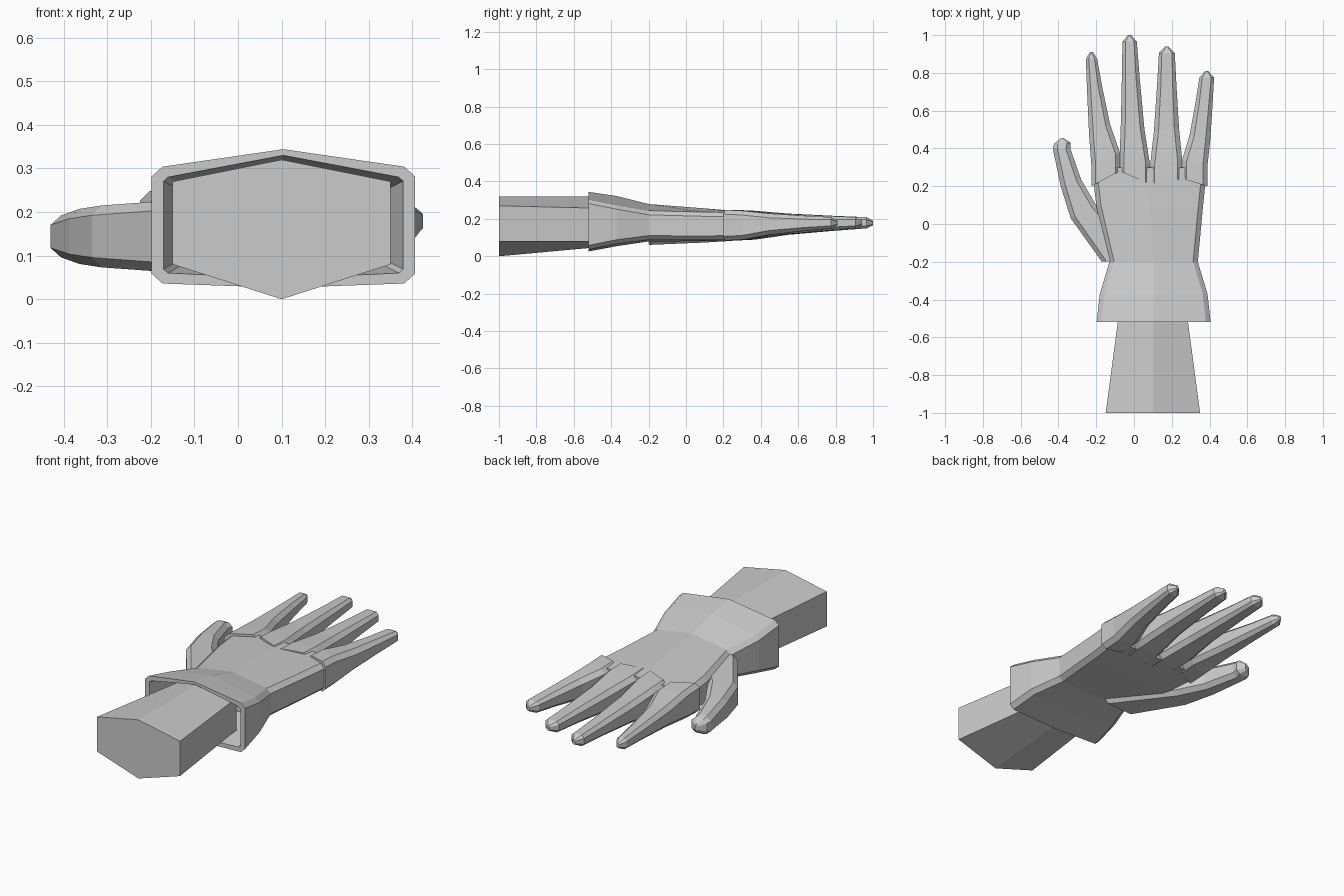
import bpy
import bmesh
from mathutils import Vector

cube = bpy.data.objects.get("Cube")
if cube:
    bpy.data.objects.remove(cube, do_unlink=True)

grey = bpy.data.materials.new("plain grey")
grey.use_nodes = True
colour = (.6, .6, .6, 1)
grey.diffuse_color = colour
grey.node_tree.nodes["Principled BSDF"].inputs["Base Color"].default_value = colour


def mix(start, end, amount):
    return start + (end - start) * amount


def bevelled_ring(left, right, height, thickness, peak=0, bevel=.025):
    """Flat section between two plan points, with bevelled sides and a raised middle."""
    left, right = Vector(left), Vector(right)
    bevel = min(bevel, thickness / 2)
    inset = (right - left).normalized() * bevel
    side = thickness - bevel * .9
    middle = (left + right) / 2
    upper = [(left, side), (left + inset, thickness), (middle, thickness + peak),
             (right - inset, thickness), (right, side)]
    lower = [(right, -side), (right - inset, -thickness), (middle, -thickness - peak / 4),
             (left + inset, -thickness), (left, -side)]
    return [(point.x, point.y, height + rise) for point, rise in upper + lower]


def loft(name, rings):
    """Skin a closed solid through matching rings."""
    bm = bmesh.new()
    loops = [[bm.verts.new(point) for point in ring] for ring in rings]
    count = len(loops[0])
    for first, second in zip(loops, loops[1:]):
        for i in range(count):
            j = (i + 1) % count
            bm.faces.new((first[i], first[j], second[j], second[i]))
    bm.faces.new(loops[0][::-1])
    bm.faces.new(loops[-1])
    bmesh.ops.recalc_face_normals(bm, faces=bm.faces)
    mesh = bpy.data.meshes.new(name)
    bm.to_mesh(mesh)
    bm.free()
    mesh.materials.append(grey)
    obj = bpy.data.objects.new(name, mesh)
    bpy.context.collection.objects.link(obj)


def forearm_ring(y, half_width, bottom, low, high, top):
    middle = .1
    left, right = middle - half_width, middle + half_width
    return [(left, y, low), (left, y, high), (middle, y, top),
            (right, y, high), (right, y, low), (middle, y, bottom)]


def glove_ring(y, middle, half_width, *section):
    return bevelled_ring((middle - half_width, y), (middle + half_width, y), *section)


# Six-sided forearm tapering into the cuff
loft("forearm", [
    forearm_ring(-1, .25, 0, .08, .27, .32),
    forearm_ring(-.4, .17, .055, .08, .255, .32),
])

# Hollow flared cuff running on into the palm
loft("glove_cuff_and_palm", [
    glove_ring(-.24, .1, .2, .17, .07, .03, .01),
    glove_ring(-.52, .104, .275, .17, .11, .05, .01),
    glove_ring(-.52, .104, .302, .17, .134, .04),
    glove_ring(-.37, .104, .285, .17, .104, .048),
    glove_ring(-.2, .104, .234, .166, .078, .035),
    glove_ring(.1, .083, .283, .161, .075, .02),
    glove_ring(.3, .082, .305, .162, .072, .005),
])

# Fingers taper from the webs between them to a pointed tip
webs = [(-.225, .3), (-.075, .38), (.085, .31), (.255, .34), (.388, .3)]
tips = {
    "index_finger": (-.225, .91, .03),
    "middle_finger": (-.023, 1, .038),
    "ring_finger": (.174, .94, .042),
    "little_finger": (.385, .81, .039),
}
for (name, tip), web_left, web_right in zip(tips.items(), webs, webs[1:]):
    tip_x, tip_y, tip_width = tip
    shoulder_y = tip_y - .035
    root = Vector((0, .1))
    rings = [bevelled_ring(Vector(web_left) - root, Vector(web_right) - root, .166, .082)]
    for reach in (0, .3, .7, 1):
        taper = reach ** .7
        left = (mix(web_left[0], tip_x - tip_width, taper), mix(web_left[1], shoulder_y, reach))
        right = (mix(web_right[0], tip_x + tip_width, taper), mix(web_right[1], shoulder_y, reach))
        rings.append(bevelled_ring(left, right, mix(.166, .179, taper), mix(.077, .03, taper)))
    rings.append(bevelled_ring((tip_x - .008, tip_y), (tip_x + .008, tip_y), .178, .012))
    loft(name, rings)

# Thumb angled out from the side of the palm
thumb_joints = [
    ((-.17, -.2), (.04, -.19), .083),
    ((-.335, .03), (-.2, .1), .071),
    ((-.388, .2), (-.28, .235), .063),
    ((-.43, .4), (-.337, .4), .048),
    ((-.423, .425), (-.335, .43), .04),
    ((-.39, .452), (-.373, .455), .02),
]
loft("thumb", [bevelled_ring(left, right, .144, thickness)
               for left, right, thickness in thumb_joints])
